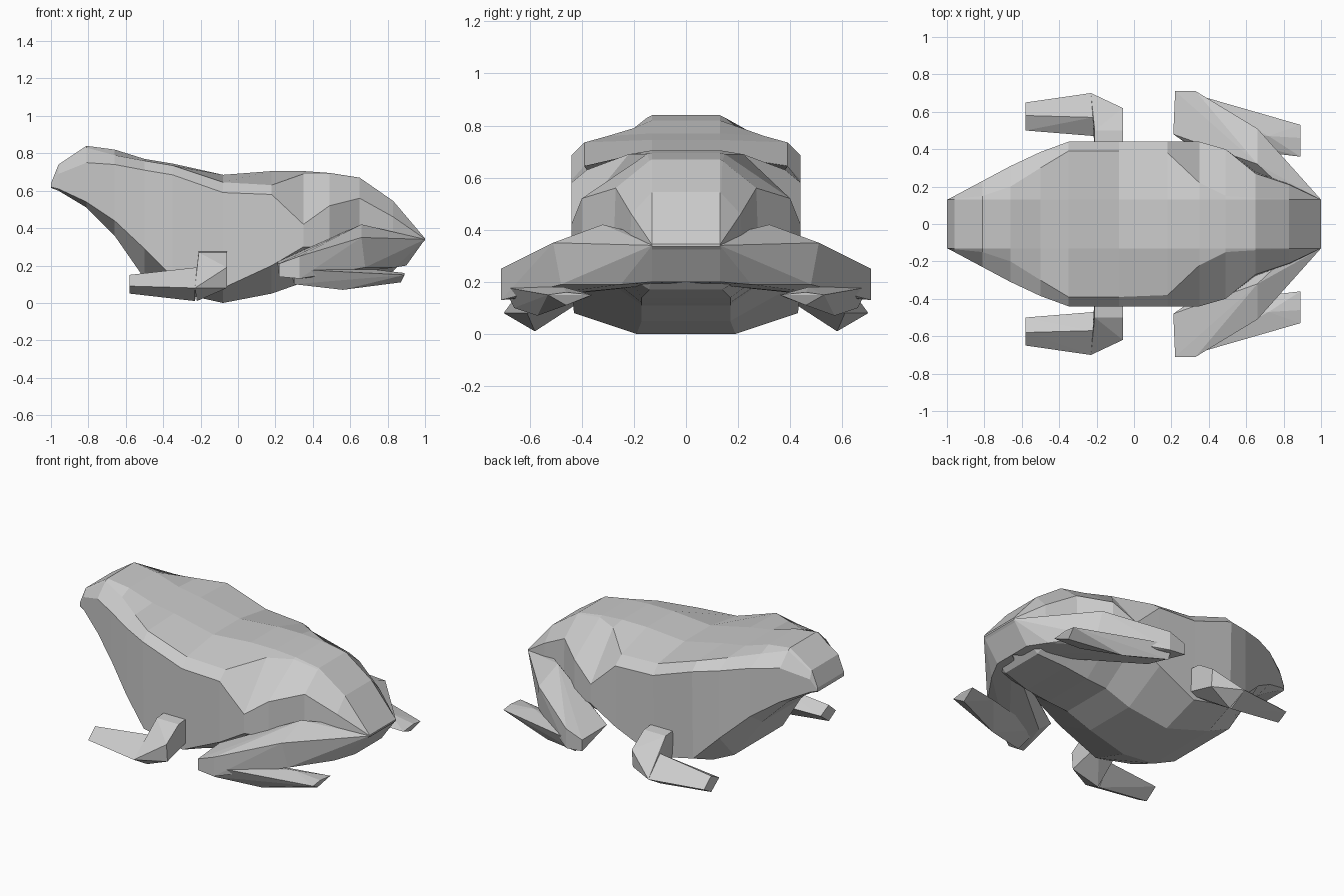
import bpy, bmesh


def finish(name, bm, mirror=False):
    bmesh.ops.recalc_face_normals(bm, faces=bm.faces)
    mesh = bpy.data.meshes.new(name)
    bm.to_mesh(mesh)
    bm.free()
    ob = bpy.data.objects.new(name, mesh)
    bpy.context.collection.objects.link(ob)
    if mirror:
        mod = ob.modifiers.new("mirror", 'MIRROR')
        mod.use_axis = (False, True, False)
        mod.use_mirror_merge = False
    return ob


def hull(name, points):
    """Faceted limb piece from its corner points, mirrored to the other side."""
    bm = bmesh.new()
    for p in points:
        bm.verts.new(p)
    bmesh.ops.convex_hull(bm, input=bm.verts[:])
    bmesh.ops.delete(bm, geom=[v for v in bm.verts if not v.link_faces], context='VERTS')
    return finish(name, bm, True)


# Body stations: x, top z, then (y, z) of back ridge, side top, side bottom, belly
stations = [
    (-1.00, .640, .13, .63, .13, .625, .13, .62, .13, .615),
    (-.96, .74, .135, .73, .15, .69, .15, .61, .13, .60),
    (-.81, .84, .15, .83, .23, .75, .23, .54, .15, .51),
    (-.66, .82, .20, .79, .31, .74, .31, .44, .19, .36),
    (-.50, .77, .30, .76, .385, .71, .385, .29, .24, .13),
    (-.35, .745, .39, .735, .44, .685, .43, .14, .24, .06),
    (-.08, .685, .39, .645, .44, .59, .43, .08, .19, .00),
    (.18, .705, .38, .63, .44, .58, .44, .20, .17, .05),
    (.35, .705, .22, .69, .44, .42, .44, .30, .17, .11),
    (.49, .695, .15, .69, .40, .52, .40, .30, .17, .12),
    (.65, .67, .14, .665, .27, .56, .28, .25, .17, .14),
    (.83, .545, .135, .54, .21, .46, .22, .22, .14, .17),
    (1.00, .345, .13, .344, .13, .342, .13, .34, .13, .335),
]
bm = bmesh.new()
rings = []
for x, zt, *side in stations:
    half = [(.13, zt)] + list(zip(side[0::2], side[1::2]))
    loop = half + [(-y, z) for y, z in reversed(half)]
    rings.append([bm.verts.new((x, y, z)) for y, z in loop])
for a, b in zip(rings, rings[1:]):
    for i in range(len(a)):
        j = (i + 1) % len(a)
        bm.faces.new((a[i], a[j], b[j], b[i]))
bm.faces.new(rings[0])
bm.faces.new(rings[-1])
finish("body", bm)

# Hind legs: folded thigh and long foot
hull("hind_thigh", [
    (.21, -.48, .22), (.22, -.71, .21), (.22, -.71, .14), (.33, -.71, .25),
    (.33, -.71, .13), (.30, -.48, .15), (.66, -.51, .35), (.68, -.48, .19),
    (.83, -.27, .36), (.84, -.25, .19), (1.0, -.13, .34), (.90, -.13, .20),
    (.66, -.32, .42), (1.0, 0, .34), (.90, 0, .20)])
hull("hind_foot", [
    (.30, -.70, .18), (.30, -.66, .10), (.28, -.52, .17), (.56, -.57, .07),
    (.72, -.47, .18), (.72, -.38, .14), (.89, -.53, .15),
    (.87, -.46, .11), (.89, -.46, .16), (.89, -.36, .15)])

# Front legs: short arm and forward pointing foot
hull("front_arm", [
    (-.21, -.38, .28), (-.06, -.38, .28), (-.20, -.38, .14), (-.06, -.38, .14),
    (-.21, -.50, .27), (-.06, -.50, .27), (-.22, -.58, .19), (-.06, -.62, .19),
    (-.06, -.61, .08), (-.23, -.70, .08), (-.22, -.58, .01)])
hull("front_foot", [
    (-.58, -.50, .11), (-.58, -.58, .05), (-.58, -.65, .09), (-.58, -.58, .15),
    (-.23, -.70, .08), (-.23, -.58, .01), (-.21, -.47, .12), (-.22, -.57, .19)])
